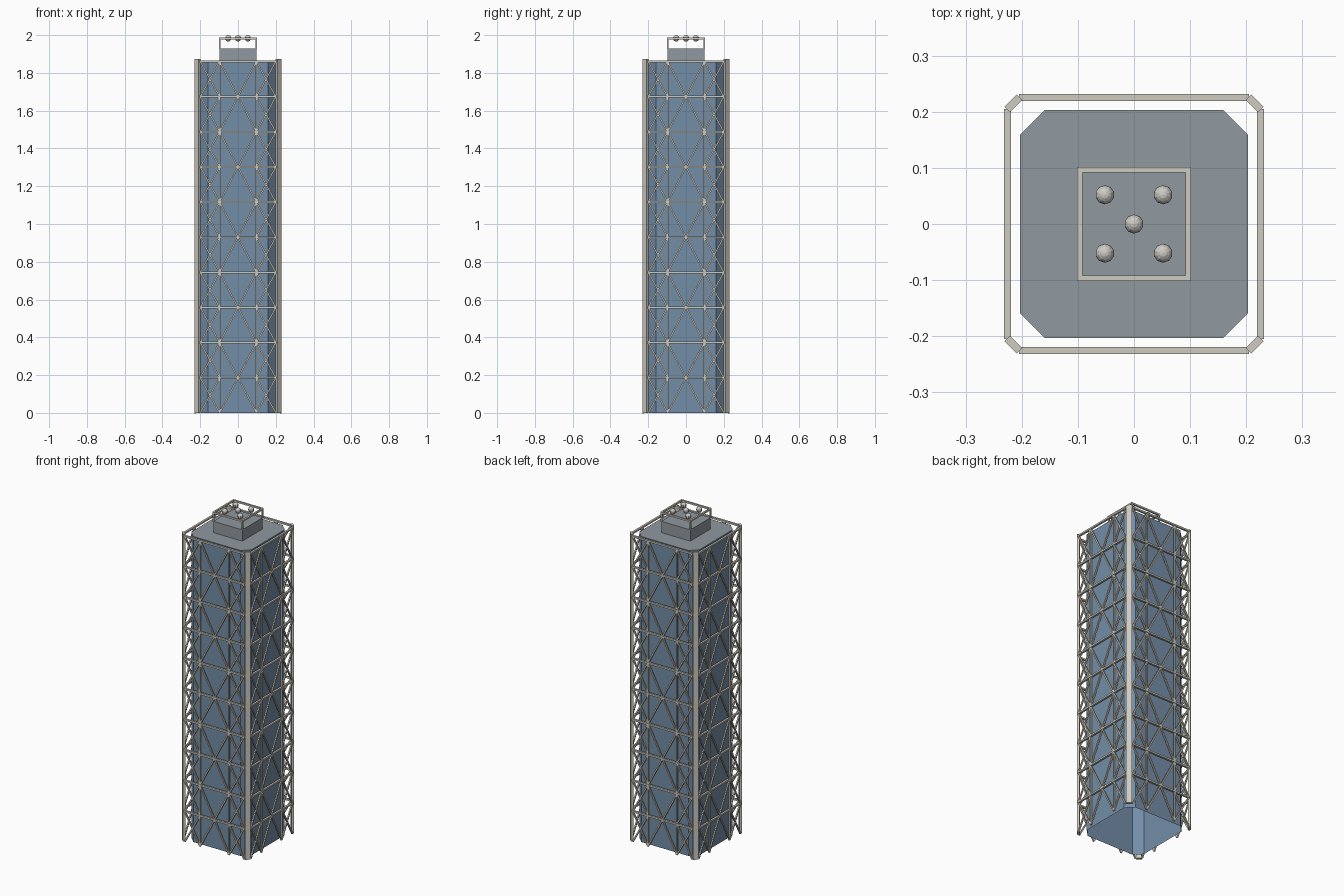
import bpy, bmesh, math
from mathutils import Vector, Matrix

if "Cube" in bpy.data.objects:
    bpy.data.objects.remove(bpy.data.objects["Cube"])


def material(name, rgb):
    m = bpy.data.materials.new(name)
    m.diffuse_color = (*rgb, 1)
    m.use_nodes = True
    m.node_tree.nodes["Principled BSDF"].inputs["Base Color"].default_value = m.diffuse_color
    return m


GLASS = material("blue_glass", (0.17, 0.27, 0.39))
ROOF = material("grey_roof", (0.28, 0.32, 0.35))
FRAME = material("pale_frame", (0.62, 0.60, 0.53))
BRACE = material("warm_brace", (0.66, 0.59, 0.49))
DOME = material("light_dome", (0.62, 0.60, 0.56))


def finish(bm, name, mats):
    me = bpy.data.meshes.new(name)
    bm.to_mesh(me)
    bm.free()
    for m in mats:
        me.materials.append(m)
    ob = bpy.data.objects.new(name, me)
    bpy.context.collection.objects.link(ob)
    return ob


def box(bm, centre, size, rot=0.0):
    bmesh.ops.create_cube(bm, size=1, matrix=Matrix.Translation(centre)
                          @ Matrix.Rotation(rot, 4, 'Z')
                          @ Matrix.Diagonal((*size, 1)))


def beam(bm, a, b, t):
    # square bar lying in an x-z plane between two points
    a, b = Vector(a), Vector(b)
    d = b - a
    ang = math.atan2(d.x, d.z)
    bmesh.ops.create_cube(bm, size=1, matrix=Matrix.Translation((a + b) / 2)
                          @ Matrix.Rotation(ang, 4, 'Y')
                          @ Matrix.Diagonal((t, t, d.length, 1)))


def four_sides(bm):
    # repeat the front side around the tower
    src = bm.verts[:] + bm.edges[:] + bm.faces[:]
    for k in (1, 2, 3):
        new = bmesh.ops.duplicate(bm, geom=src)["geom"]
        bmesh.ops.rotate(bm, verts=[v for v in new if isinstance(v, bmesh.types.BMVert)],
                         cent=(0, 0, 0), matrix=Matrix.Rotation(k * math.pi / 2, 3, 'Z'))


TOP, ROWS = 1.86, 10
STEP = TOP / ROWS
Y = -0.2255
COL = 0.0975

# glass core, chamfered corners, open underneath, grey roof
bm = bmesh.new()
r, c = 0.203, 0.159
ring = [(r, -c), (r, c), (c, r), (-c, r), (-r, c), (-r, -c), (-c, -r), (c, -r)]
low = [bm.verts.new((x, y, 0)) for x, y in ring]
high = [bm.verts.new((x, y, TOP)) for x, y in ring]
for i in range(8):
    j = (i + 1) % 8
    bm.faces.new((low[i], low[j], high[j], high[i]))
bm.faces.new(high).material_index = 1
finish(bm, "tower_core", [GLASS, ROOF])

# corner plates
bm = bmesh.new()
for sx in (-1, 1):
    for sy in (-1, 1):
        box(bm, (sx * 0.215, sy * 0.215, 0.9365), (0.031, 0.014, 1.873),
            -sx * sy * math.pi / 4)
finish(bm, "corner_plates", [FRAME])

# horizontal beams at every level
bm = bmesh.new()
for k in range(1, ROWS + 1):
    box(bm, (0, Y, k * STEP), (0.41, 0.012, 0.010))
four_sides(bm)
finish(bm, "horizontal_beams", [FRAME])

# two columns on each side
bm = bmesh.new()
for s in (-1, 1):
    box(bm, (s * COL, Y, TOP / 2), (0.008, 0.008, TOP))
four_sides(bm)
finish(bm, "columns", [FRAME])

# diagonals: crosses in the outer bays, two-storey crosses in the middle bay
bm = bmesh.new()
for k in range(ROWS):
    z0, z1 = k * STEP, (k + 1) * STEP
    for s in (-1, 1):
        beam(bm, (s * COL, Y, z0), (s * 0.2, Y, z1), 0.008)
        beam(bm, (s * 0.2, Y, z0), (s * COL, Y, z1), 0.008)
        xa, xb = (s * COL, 0) if k % 2 == 0 else (0, s * COL)
        beam(bm, (xa, Y, z0), (xb, Y, z1), 0.008)
four_sides(bm)
finish(bm, "diagonal_braces", [BRACE])

# plant room on the roof
bm = bmesh.new()
box(bm, (0, 0, 1.894), (0.196, 0.196, 0.07))
finish(bm, "plant_room", [ROOF])

# open rail frame above it
bm = bmesh.new()
box(bm, (0, -0.0965, 1.982), (0.203, 0.010, 0.010))
box(bm, (0.0965, -0.0965, 1.953), (0.008, 0.008, 0.055))
four_sides(bm)
finish(bm, "roof_rail", [FRAME])

# five roof domes level with the rail
bm = bmesh.new()
for x, y in ((0, 0), (1, 1), (1, -1), (-1, 1), (-1, -1)):
    bmesh.ops.create_uvsphere(bm, u_segments=10, v_segments=8, radius=0.017,
                              matrix=Matrix.Translation((x * 0.052, y * 0.052, 1.983)))
finish(bm, "roof_domes", [DOME])
